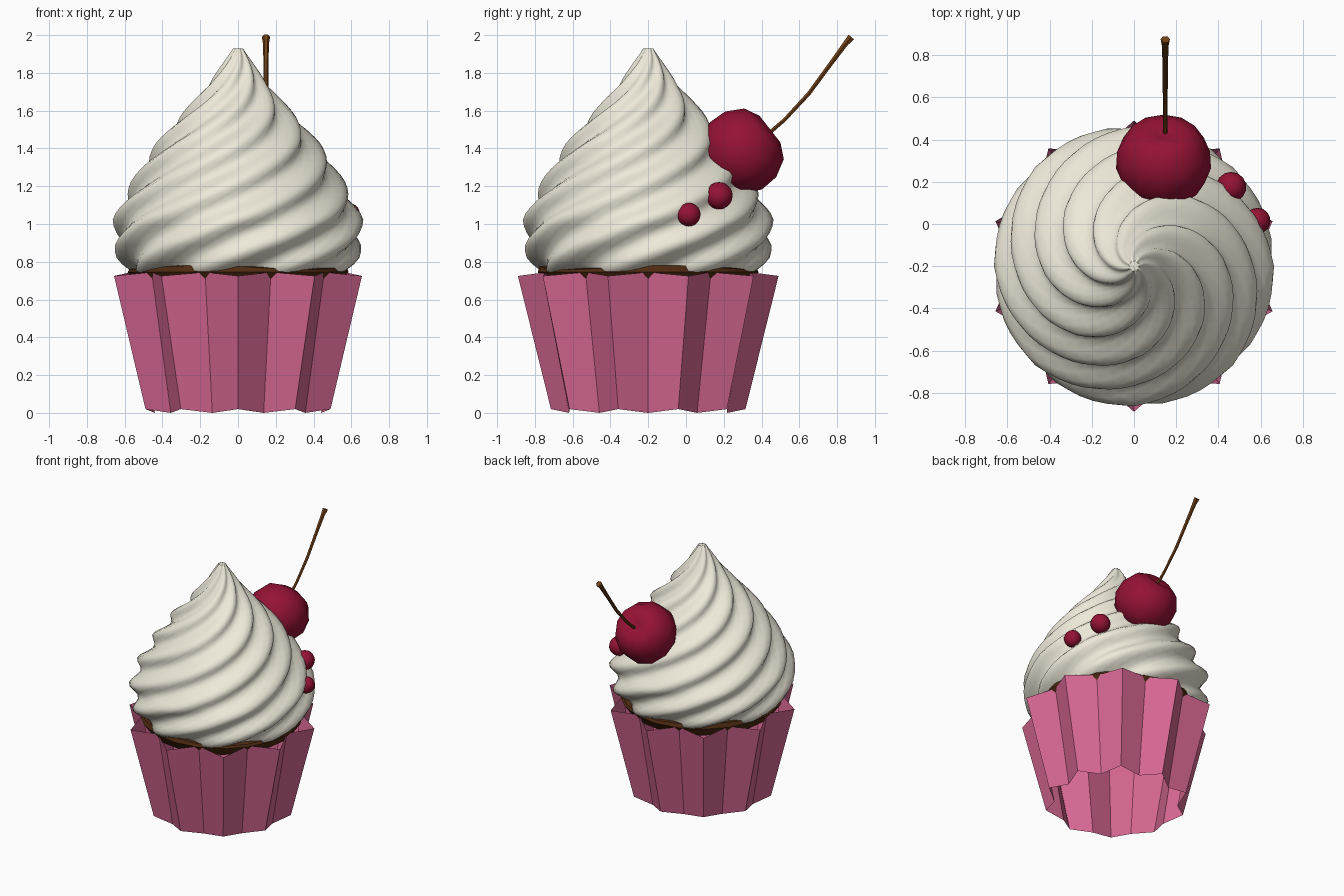
import bpy, math
from mathutils import Vector, Matrix

if "Cube" in bpy.data.objects:
    bpy.data.objects.remove(bpy.data.objects["Cube"])

CY = -0.2  # cupcake axis sits forward of the centre


def material(name, rgb):
    m = bpy.data.materials.new(name)
    m.diffuse_color = (*rgb, 1)
    m.use_nodes = True
    m.node_tree.nodes["Principled BSDF"].inputs["Base Color"].default_value = m.diffuse_color
    return m


PINK = material("pink_paper", (0.70, 0.14, 0.30))
CREAM = material("cream", (0.85, 0.82, 0.70))
BROWN = material("sponge", (0.08, 0.025, 0.006))
RED = material("cherry_red", (0.30, 0.006, 0.035))
STEM = material("stem_brown", (0.16, 0.05, 0.008))


def loft(name, rings, mat, cap_start=False, cap_end=False, smooth=None):
    """Skin a list of equally sized closed rings."""
    n = len(rings[0])
    verts = [p for r in rings for p in r]
    faces = []
    for i in range(len(rings) - 1):
        for j in range(n):
            k = (j + 1) % n
            faces.append((i * n + j, i * n + k, (i + 1) * n + k, (i + 1) * n + j))
    if cap_start:
        faces.append(tuple(reversed(range(n))))
    if cap_end:
        faces.append(tuple((len(rings) - 1) * n + j for j in range(n)))
    me = bpy.data.meshes.new(name)
    me.from_pydata(verts, [], faces)
    me.materials.append(mat)
    ob = bpy.data.objects.new(name, me)
    bpy.context.collection.objects.link(ob)
    if smooth:
        bpy.ops.object.select_all(action='DESELECT')
        ob.select_set(True)
        bpy.context.view_layer.objects.active = ob
        bpy.ops.object.shade_smooth_by_angle(angle=math.radians(smooth))
    return ob


def polar(r, a, z):
    return (r * math.cos(a), CY + r * math.sin(a), z)


# pleated paper wrapper: ten outward folds, open top and bottom
def star(r_out, z_out, r_in, z_in):
    return [polar(*((r_out, a, z_out) if j % 2 == 0 else (r_in, a, z_in)))
            for j in range(20) for a in [math.pi / 2 + j * math.pi / 10]]


loft("wrapper", [star(0.515, 0.02, 0.44, 0.0), star(0.69, 0.725, 0.565, 0.745)], PINK)

# sponge rim peeking over the wrapper
def disc(r, z, wave=0.0):
    return [polar(r, a, z + wave * math.sin(3 * a + 1))
            for j in range(20) for a in [math.pi / 2 + j * math.pi / 10]]


loft("cake", [disc(0.53, 0.67), disc(0.585, 0.745), disc(0.575, 0.77, 0.012), disc(0.45, 0.785)],
     BROWN, cap_end=True, smooth=30)

# piped frosting: eight ridges twisting up to a point
PROFILE = [(0.72, 0.50), (0.76, 0.57), (0.82, 0.61), (0.90, 0.635), (1.03, 0.63), (1.13, 0.585),
           (1.23, 0.53), (1.33, 0.47), (1.43, 0.40), (1.53, 0.315), (1.63, 0.23), (1.73, 0.15),
           (1.83, 0.085), (1.90, 0.042), (1.93, 0.025)]


def radius(z):
    for (z0, r0), (z1, r1) in zip(PROFILE, PROFILE[1:]):
        if z <= z1:
            return r0 + (r1 - r0) * (z - z0) / (z1 - z0)
    return PROFILE[-1][1]


def frosting_ring(z):
    r, ring = radius(z), []
    amp = min(0.034, 0.12 * r)
    for j in range(64):
        a = 2 * math.pi * j / 64
        c = math.cos(8 * (a - (z - 1.03) / 0.2 * math.pi / 4))
        ring.append(polar(r + amp * c, a, z))
    return ring


LEVELS = 36
loft("frosting", [frosting_ring(0.72 + 1.21 * i / LEVELS) for i in range(LEVELS + 1)],
     CREAM, cap_end=True, smooth=60)


# cherry: squashed low-poly ball with a dimple, leaning back
PROF = [(0.03, 0.165), (0.09, 0.19), (0.17, 0.15), (0.22, 0.06), (0.225, -0.04),
        (0.18, -0.13), (0.10, -0.19), (0.02, -0.205)]
place = Matrix.Translation((0.14, 0.295, 1.385)) @ Matrix.Rotation(math.radians(-52), 4, 'X')
loft("cherry", [[place @ Vector((r * math.cos(j * math.pi / 6), r * math.sin(j * math.pi / 6), h))
                 for j in range(12)] for r, h in reversed(PROF)], RED, True, True, smooth=60)

# cherry stem: thin curved rod flaring at the tip
PATH = [(0.38, 1.43, 0.012), (0.52, 1.55, 0.011), (0.65, 1.69, 0.012),
        (0.76, 1.84, 0.013), (0.845, 1.955, 0.016), (0.875, 1.99, 0.022)]
rings = []
for i, (y, z, r) in enumerate(PATH):
    a, b = PATH[max(i - 1, 0)], PATH[min(i + 1, len(PATH) - 1)]
    t = Vector((0, b[0] - a[0], b[1] - a[1])).normalized()
    side, up = Vector((1, 0, 0)), Vector((0, -t.z, t.y))
    rings.append([Vector((0.148, y, z)) + r * (math.cos(k * math.pi / 3) * side
                  + math.sin(k * math.pi / 3) * up) for k in range(6)])
loft("cherry_stem", rings, STEM, True, True, smooth=40)

# two small berries
for i, (pos, r) in enumerate([((0.46, 0.175, 1.15), 0.072), ((0.585, 0.015, 1.05), 0.062)]):
    bpy.ops.mesh.primitive_uv_sphere_add(segments=14, ring_count=10, radius=r, location=pos)
    ob = bpy.context.object
    ob.name = f"berry_{i + 1}"
    ob.data.materials.append(RED)
    bpy.ops.object.shade_smooth_by_angle(angle=math.radians(60))
